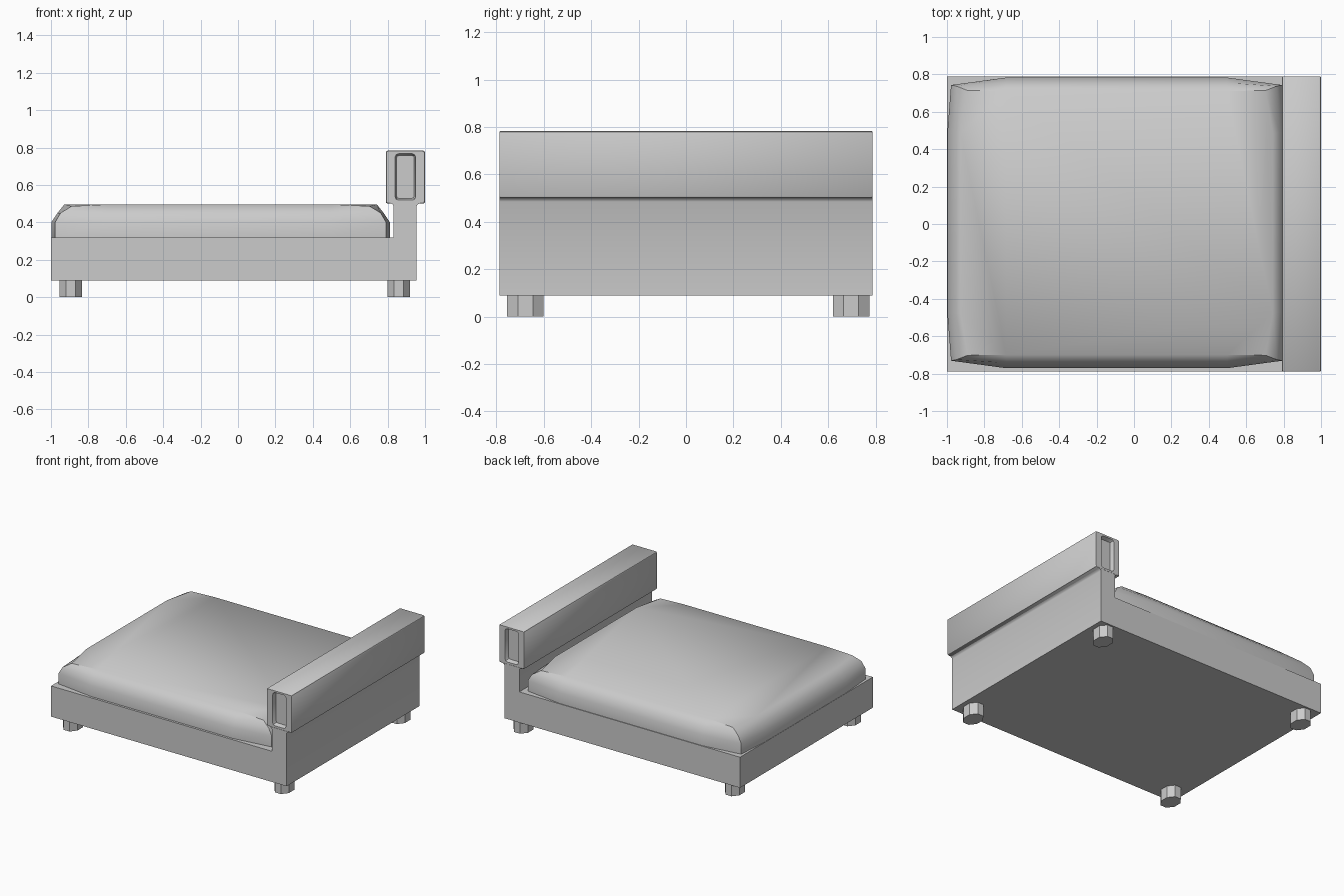
import bpy, bmesh, math
from mathutils import Matrix

if "Cube" in bpy.data.objects:
    bpy.data.objects.remove(bpy.data.objects["Cube"])


def finish(bm, name, smooth=None):
    bmesh.ops.recalc_face_normals(bm, faces=bm.faces)
    me = bpy.data.meshes.new(name)
    bm.to_mesh(me)
    bm.free()
    ob = bpy.data.objects.new(name, me)
    bpy.context.collection.objects.link(ob)
    if smooth:
        bpy.ops.object.select_all(action='DESELECT')
        ob.select_set(True)
        bpy.context.view_layer.objects.active = ob
        bpy.ops.object.shade_smooth_by_angle(angle=math.radians(smooth))
    return ob


def loft(bm, rings):
    """Skin a stack of closed rings and cap both ends."""
    loops = [[bm.verts.new(p) for p in r] for r in rings]
    n = len(loops[0])
    for a, b in zip(loops, loops[1:]):
        for i in range(n):
            j = (i + 1) % n
            bm.faces.new((a[i], a[j], b[j], b[i]))
    bm.faces.new(loops[0])
    bm.faces.new(loops[-1])


def box(name, x0, x1, y0, y1, z0, z1):
    bm = bmesh.new()
    loft(bm, [[(x0, y0, z), (x1, y0, z), (x1, y1, z), (x0, y1, z)] for z in (z0, z1)])
    return finish(bm, name)


W = 0.788

# Bed base
box("base", -1.0, 0.832, -W, W, 0.09, 0.32)

# Back panel, flaring slightly where it meets the headboard
profile = [(0.832, 0.09), (0.955, 0.09), (0.955, 0.485), (0.96, 0.496), (0.972, 0.502),
           (0.815, 0.502), (0.827, 0.496), (0.832, 0.485)]
bm = bmesh.new()
loft(bm, [[(x, y, z) for x, z in profile] for y in (-W, W)])
finish(bm, "back_panel", 50)


# Headboard with a recessed pocket in each end
def rounded(x0, x1, z0, z1, r, y):
    pts = []
    for cx, cz, a in ((x1 - r, z1 - r, 0), (x0 + r, z1 - r, 90),
                      (x0 + r, z0 + r, 180), (x1 - r, z0 + r, 270)):
        for k in range(3):
            t = math.radians(a + 45 * k)
            pts.append((cx + r * math.cos(t), y, cz + r * math.sin(t)))
    return pts


def end_rings(s):
    return [rounded(0.848, 0.942, 0.528, 0.757, 0.012, s * (W - 0.03)),
            rounded(0.84, 0.95, 0.518, 0.767, 0.018, s * W),
            rounded(0.793, 0.997, 0.503, 0.78, 0.01, s * W),
            rounded(0.79, 1.0, 0.50, 0.783, 0.01, s * (W - 0.004))]


bm = bmesh.new()
loft(bm, end_rings(-1) + end_rings(1)[::-1])
finish(bm, "headboard", 40)


# Mattress: twelve-sided rings, drawn in towards the top
def mattress_ring(hx, hy, cx, cy, sx, z, zc):
    """hx, hy: side half-sizes; cx, cy: corner half-sizes; zc: corner height."""
    q = [(hx, 0.48, z), (cx, cy, zc), (sx, hy, z)]
    quads = [(1, 1), (-1, 1), (-1, -1), (1, -1)]
    ring = []
    for a, b in quads:
        part = q if a * b > 0 else q[::-1]
        ring += [(-0.093 + a * x, 0.006 + b * y, h) for x, y, h in part]
    return ring


bm = bmesh.new()
loft(bm, [mattress_ring(0.905, 0.777, 0.885, 0.737, 0.59, 0.32, 0.32),
          mattress_ring(0.905, 0.777, 0.885, 0.737, 0.59, 0.40, 0.40),
          mattress_ring(0.872, 0.749, 0.856, 0.731, 0.59, 0.45, 0.45),
          mattress_ring(0.835, 0.705, 0.797, 0.708, 0.59, 0.496, 0.486)])
finish(bm, "mattress", 48)

# Eight-sided feet
for label, x in (("left", -0.895), ("right", 0.86)):
    for side, y in (("front", -0.678), ("back", 0.697)):
        bm = bmesh.new()
        k = 1 / math.cos(math.pi / 8)
        loft(bm, [[(x + 0.06 * k * math.cos(t), y + 0.0775 * k * math.sin(t), z)
                   for t in [math.pi / 8 + i * math.pi / 4 for i in range(8)]]
                  for z in (0.0, 0.09)])
        finish(bm, f"{side}_{label}_foot")
